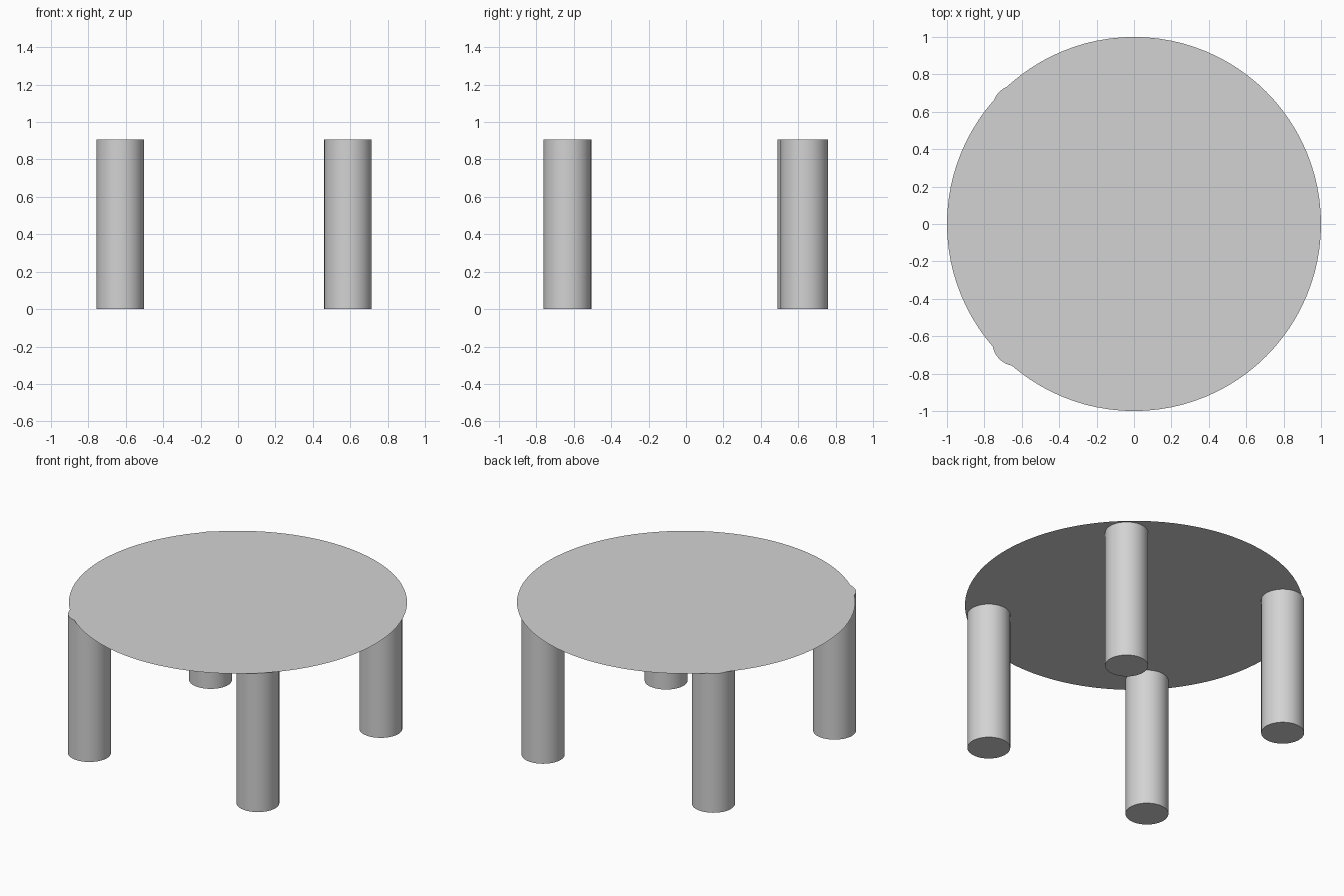
import bpy

if "Cube" in bpy.data.objects:
    bpy.data.objects.remove(bpy.data.objects["Cube"])

TOP_Z = 0.91      # height of the table surface
LEG_R = 0.127     # leg radius

grey = bpy.data.materials.new("light_grey")
grey.diffuse_color = (0.65, 0.65, 0.65, 1.0)
grey.use_nodes = True
grey.node_tree.nodes["Principled BSDF"].inputs["Base Color"].default_value = grey.diffuse_color


def finish(name):
    obj = bpy.context.object
    obj.name = name
    obj.data.materials.append(grey)
    return obj


def flat_disc(name, radius, x, y, z, sides):
    bpy.ops.mesh.primitive_circle_add(vertices=sides, radius=radius,
                                      fill_type='NGON', location=(x, y, z))
    return finish(name)


# Paper-thin round table top
flat_disc("table_top", 1.0, 0, 0, TOP_Z, 96)

# Flat round pad against the underside, near the right edge
flat_disc("underside_pad", LEG_R, 0.86, -0.02, TOP_Z - 0.002, 64)

# Four upright round legs
legs = {
    "front_right_leg": (0.588, -0.635),
    "back_right_leg": (0.588, 0.633),
    "front_left_leg": (-0.63, -0.632),
    "back_left_leg": (-0.63, 0.617),
}
leg_height = TOP_Z - 0.002
for name, (x, y) in legs.items():
    bpy.ops.mesh.primitive_cylinder_add(vertices=64, radius=LEG_R, depth=leg_height,
                                        location=(x, y, leg_height / 2))
    finish(name)
    bpy.ops.object.shade_smooth_by_angle()
